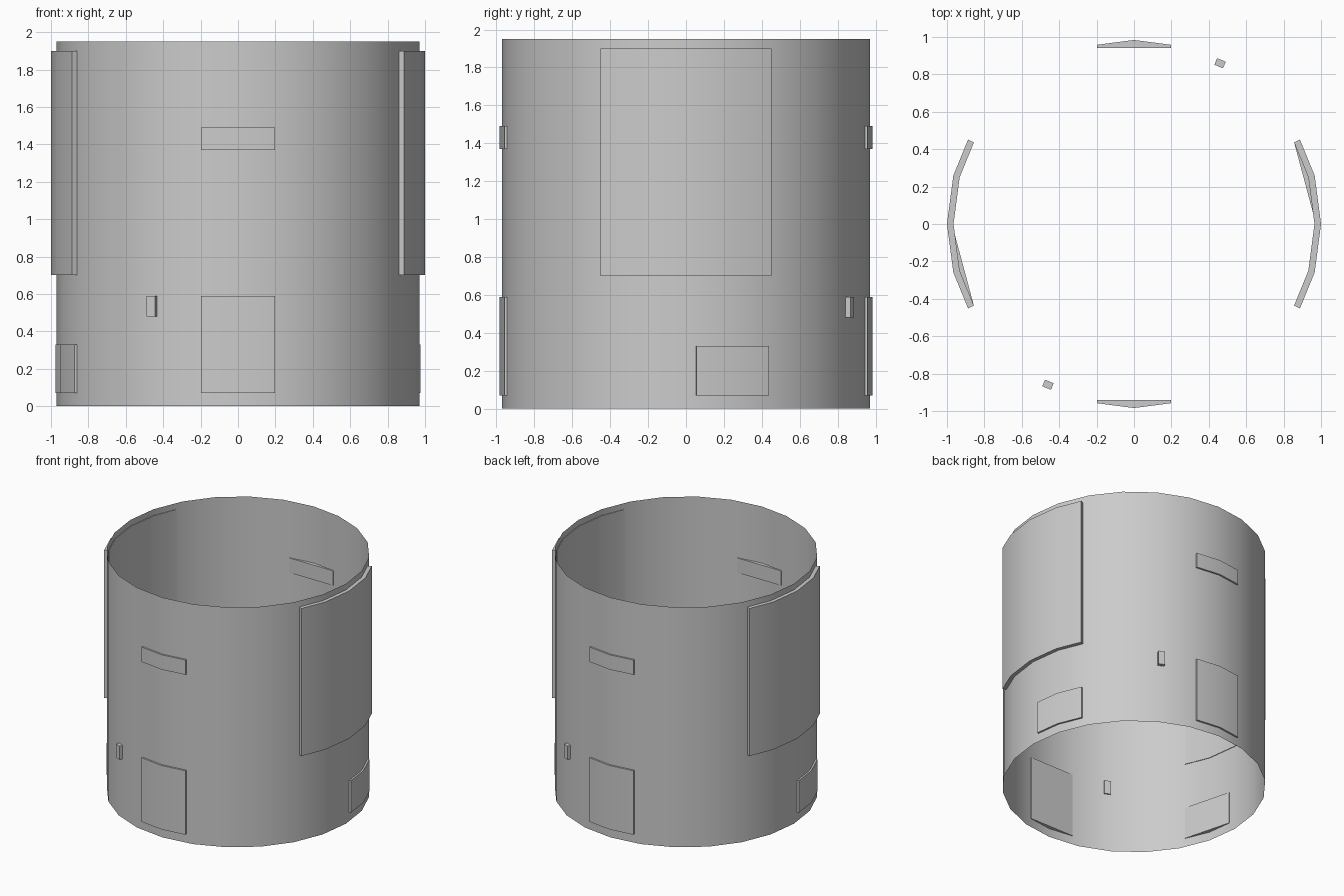
import bpy, bmesh
from math import sin, cos, radians
from mathutils import Matrix

if "Cube" in bpy.data.objects:
    bpy.data.objects.remove(bpy.data.objects["Cube"])


def finish(name, bm):
    mesh = bpy.data.meshes.new(name)
    bm.to_mesh(mesh)
    bm.free()
    ob = bpy.data.objects.new(name, mesh)
    bpy.context.collection.objects.link(ob)
    bpy.ops.object.select_all(action='DESELECT')
    bpy.context.view_layer.objects.active = ob
    ob.select_set(True)
    bpy.ops.object.shade_smooth_by_angle(angle=radians(30))
    return ob


def prism(name, outline, z0, z1, angle):
    """Extrude a plan outline (drawn facing +x) and turn it about z."""
    bm = bmesh.new()
    face = bm.faces.new([bm.verts.new((x, y, z0)) for x, y in outline])
    top = bmesh.ops.extrude_face_region(bm, geom=[face])['geom']
    bmesh.ops.translate(bm, vec=(0, 0, z1 - z0),
                        verts=[v for v in top if isinstance(v, bmesh.types.BMVert)])
    bmesh.ops.recalc_face_normals(bm, faces=bm.faces)
    bmesh.ops.rotate(bm, cent=(0, 0, 0), verts=bm.verts,
                     matrix=Matrix.Rotation(radians(angle), 3, 'Z'))
    return finish(name, bm)


# Open thin-walled drum shell
bm = bmesh.new()
bmesh.ops.create_cone(bm, cap_ends=False, segments=24, radius1=0.97, radius2=0.97, depth=1.95)
bmesh.ops.translate(bm, verts=bm.verts, vec=(0, 0, 0.975))
bmesh.ops.recalc_face_normals(bm, faces=bm.faces)
finish("drum_shell", bm)

# Plan outlines, all facing +x
c, s = cos(radians(15)), sin(radians(15))
arc = [(0.887, -0.452), (c, -s), (1, 0), (c, s), (0.887, 0.452)]
door = arc + [(x * 0.965, y * 0.965) for x, y in reversed(arc)]
plate = [(0.94, -0.198), (0.958, -0.198), (0.984, 0), (0.958, 0.198), (0.94, 0.198)]
latch = [(0.951, -0.121), (0.989, -0.121), (0.989, -0.071), (0.951, -0.071)]

# Every fitting repeats on the opposite side
for turn, side in ((0, "a"), (180, "b")):
    prism("large_side_panel_" + side, door, 0.70, 1.90, turn)
    prism("low_side_hatch_" + side, plate, 0.07, 0.33, turn + 15)
    prism("front_hatch_" + side, plate, 0.07, 0.59, turn - 90)
    prism("upper_slot_plate_" + side, plate, 1.37, 1.49, turn - 90)
    prism("hatch_latch_" + side, latch, 0.48, 0.59, turn - 112.5)
